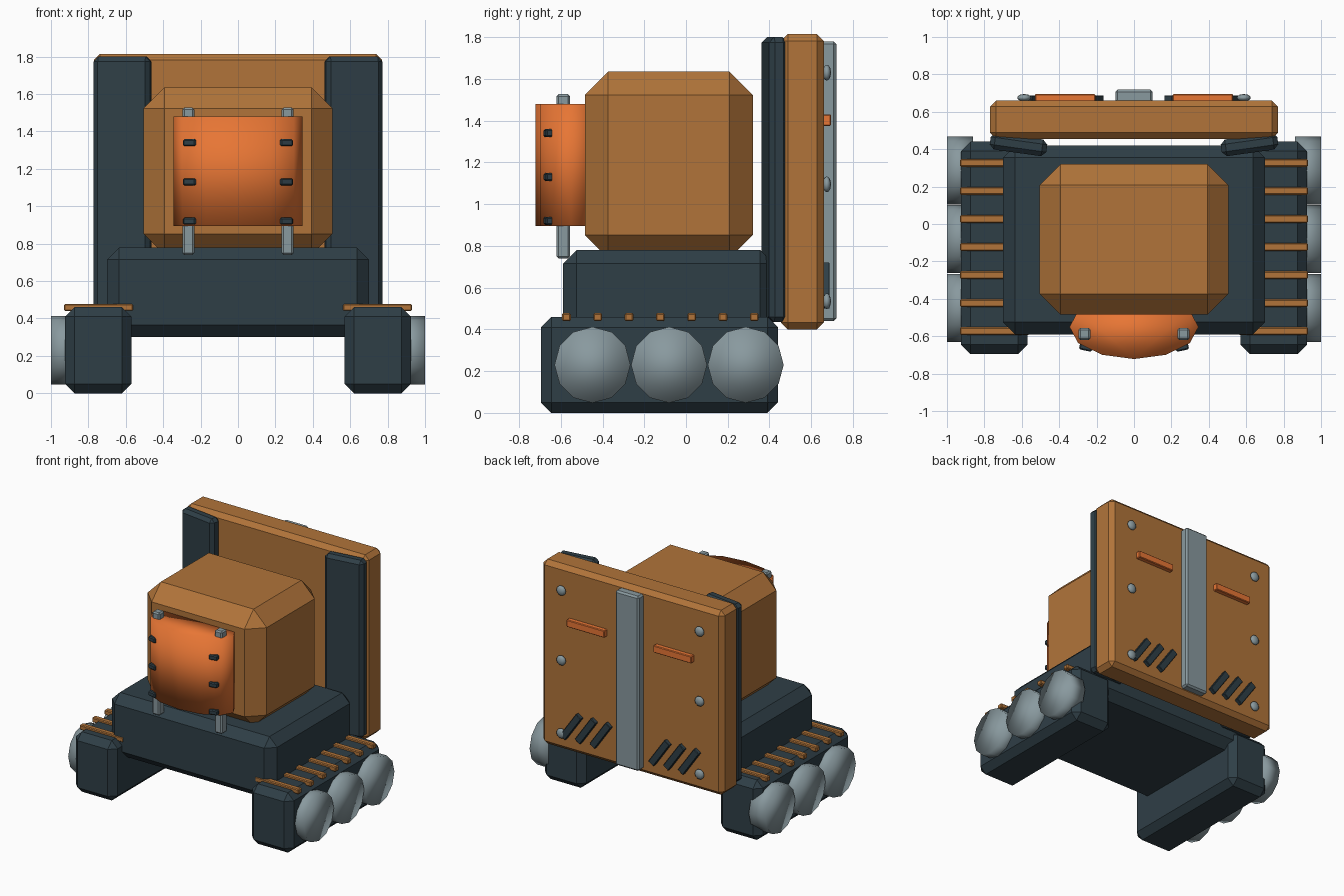
import bpy, bmesh, math
from mathutils import Matrix

if "Cube" in bpy.data.objects:
    bpy.data.objects.remove(bpy.data.objects["Cube"])


def material(name, rgb):
    m = bpy.data.materials.new(name)
    m.diffuse_color = (*rgb, 1)
    m.use_nodes = True
    m.node_tree.nodes["Principled BSDF"].inputs["Base Color"].default_value = m.diffuse_color
    return m


BROWN = material("ochre brown", (0.44, 0.175, 0.042))
ORANGE = material("bright orange", (0.80, 0.18, 0.035))
DARK = material("dark slate", (0.028, 0.049, 0.062))
GREY = material("steel grey", (0.25, 0.32, 0.345))


def finish(bm, name, mat, smooth=False):
    bmesh.ops.recalc_face_normals(bm, faces=bm.faces)
    for f in bm.faces:
        f.smooth = smooth
    me = bpy.data.meshes.new(name)
    bm.to_mesh(me)
    bm.free()
    me.materials.append(mat)
    ob = bpy.data.objects.new(name, me)
    bpy.context.collection.objects.link(ob)
    return ob


def box(name, mat, x, y, z, bevel=0.0, rot=None):
    """Chamfered box from (min, max) ranges, turned about its centre."""
    size = [b - a for a, b in (x, y, z)]
    centre = [(a + b) / 2 for a, b in (x, y, z)]
    bm = bmesh.new()
    bmesh.ops.create_cube(bm, size=1, matrix=Matrix.Diagonal((*size, 1)))
    if bevel:
        bmesh.ops.bevel(bm, geom=bm.edges[:], offset=bevel, segments=1, affect='EDGES')
    bm.transform(Matrix.Translation(centre) @ (rot or Matrix.Identity(4)))
    return finish(bm, name, mat)


def side(s, a, b):
    return (a, b) if s > 0 else (-b, -a)


# chassis, head and back plate
box("chassis", DARK, (-0.70, 0.70), (-0.59, 0.42), (0.30, 0.78), 0.065)
box("head", BROWN, (-0.505, 0.505), (-0.485, 0.32), (0.74, 1.635), 0.112)
box("back_plate", BROWN, (-0.77, 0.77), (0.455, 0.66), (0.40, 1.815), 0.033)
box("back_rib", GREY, (-0.10, 0.10), (0.64, 0.72), (0.44, 1.78), 0.013)

# curved visor, softly shaded over its edges
bm = bmesh.new()
bmesh.ops.create_cone(bm, cap_ends=True, segments=12, radius1=1, radius2=1, depth=1)
bm.transform(Matrix.Translation((0, -0.55, 1.1875)) @ Matrix.Diagonal((0.345, 0.172, 0.585, 1)))
finish(bm, "visor", ORANGE, True)

for s, tag in ((-1, "left"), (1, "right")):
    # tread housing with cross slats
    box(f"tread_{tag}", DARK, side(s, 0.57, 0.925), (-0.695, 0.44), (0, 0.46), 0.05)
    for i in range(7):
        y = -0.573 + 0.15 * i
        box(f"slat_{tag}_{i}", BROWN, side(s, 0.56, 0.93),
            (y - 0.021, y + 0.021), (0.44, 0.478), 0.006)

    # wheels
    for i in range(3):
        bm = bmesh.new()
        bmesh.ops.create_cone(bm, cap_ends=True, segments=12,
                              radius1=0.182, radius2=0.182, depth=0.14)
        bm.transform(Matrix.Translation((s * 0.93, -0.448 + 0.367 * i, 0.23))
                     @ Matrix.Rotation(math.pi / 2, 4, 'Y'))
        finish(bm, f"wheel_{tag}_{i}", GREY, True)

    # angled support post
    box(f"post_{tag}", DARK, side(s, 0.465, 0.77), (0.38, 0.47), (0.435, 1.80), 0.025,
        Matrix.Rotation(math.radians(8 * s), 4, 'Z'))

    # visor rods and clips
    box(f"visor_rod_{tag}", GREY, side(s, 0.233, 0.297), (-0.62, -0.556), (0.74, 1.527), 0.01)
    for i in range(3):
        z = 0.92 + 0.21 * i
        box(f"visor_clip_{tag}_{i}", DARK, side(s, 0.223, 0.292), (-0.677, -0.643),
            (z - 0.019, z + 0.019), 0.007, Matrix.Rotation(math.radians(12 * s), 4, 'Z'))

    # back plate rivets, orange bar and slanted vents
    for i, z in enumerate((0.535, 1.095, 1.63)):
        bm = bmesh.new()
        bmesh.ops.create_uvsphere(bm, u_segments=10, v_segments=6, radius=1)
        bm.transform(Matrix.Translation((s * 0.587, 0.675, z))
                     @ Matrix.Diagonal((0.038, 0.02, 0.038, 1)))
        finish(bm, f"rivet_{tag}_{i}", GREY, True)
    box(f"back_bar_{tag}", ORANGE, side(s, 0.207, 0.53), (0.65, 0.695), (1.375, 1.43), 0.005)
    for i in range(3):
        x = s * 0.375 + 0.125 * (i - 1)
        box(f"vent_{tag}_{i}", DARK, (x - 0.026, x + 0.026), (0.65, 0.688), (0.49, 0.73),
            0.004, Matrix.Rotation(math.radians(-35), 4, 'Y'))
